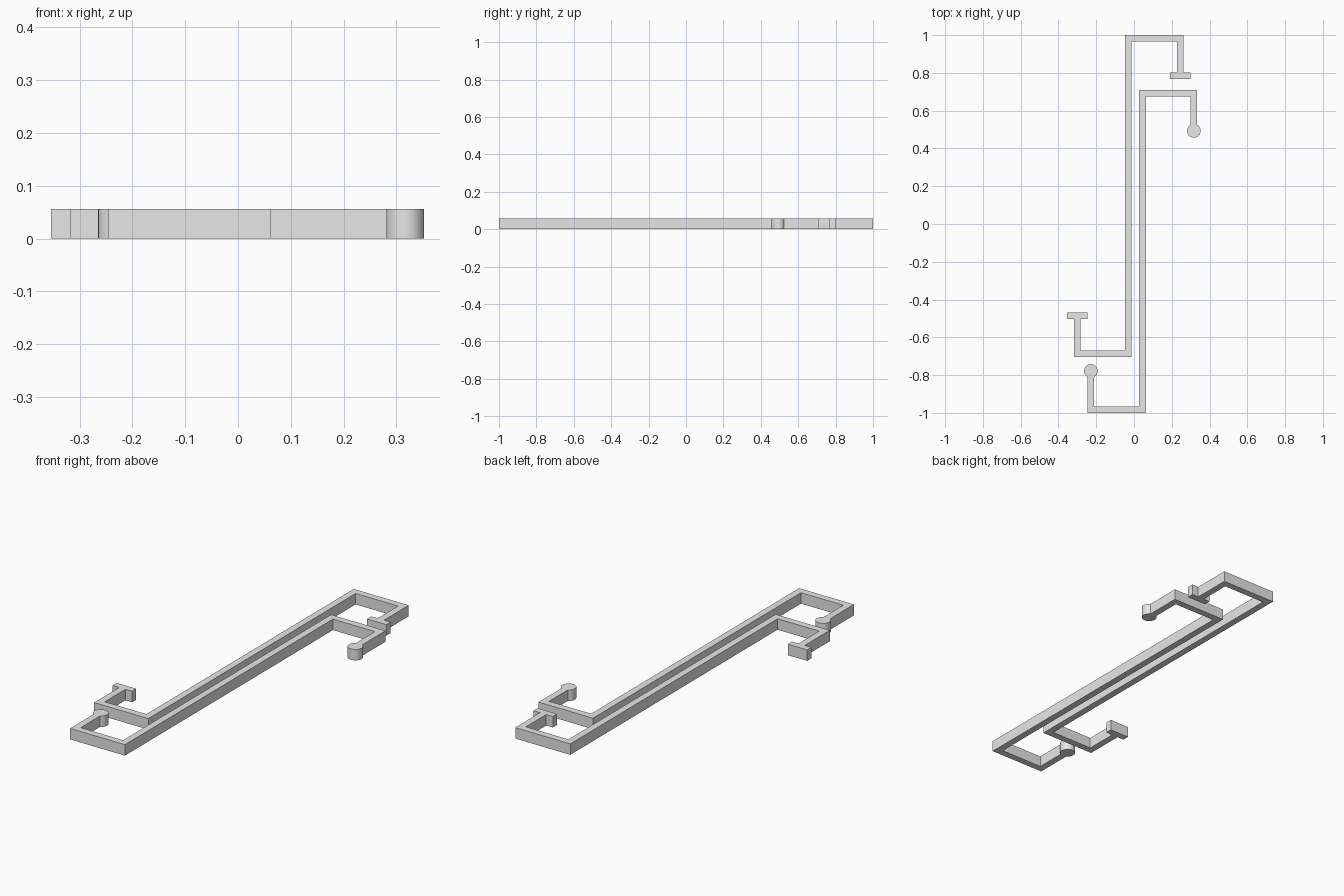
import bpy, bmesh
from math import sin, cos, asin, pi, radians
from mathutils import Vector

cube = bpy.data.objects.get("Cube")
if cube:
    bpy.data.objects.remove(cube, do_unlink=True)

HEIGHT = 0.056        # thickness of both rods
HALF = 0.0175         # half the rod width
TEE_HALF = 0.0545     # half the width of the cross bar
TEE_DEPTH = 0.034
DISC_RADIUS = 0.036

grey = bpy.data.materials.new("light grey")
grey.use_nodes = True
grey.diffuse_color = (0.8, 0.8, 0.8, 1)
grey.node_tree.nodes["Principled BSDF"].inputs["Base Color"].default_value = (0.8, 0.8, 0.8, 1)


def left_of(d):
    return Vector((-d.y, d.x))


def tee_cap(tip, d):
    """Cross bar whose outer face passes through the tip."""
    side = left_of(d)
    inner = tip - d * TEE_DEPTH
    return [inner + side * HALF, inner + side * TEE_HALF, tip + side * TEE_HALF,
            tip - side * TEE_HALF, inner - side * TEE_HALF, inner - side * HALF]


def disc_cap(tip, d, steps=32):
    """Round end centred on the tip."""
    side = left_of(d)
    start = pi - asin(HALF / DISC_RADIUS)
    angles = [start * (1 - 2 * i / steps) for i in range(steps + 1)]
    return [tip + (d * cos(a) + side * sin(a)) * DISC_RADIUS for a in angles]


def left_side(path, cap):
    """Left edge of the square-cornered path, then its end cap."""
    dirs = [(b - a).normalized() for a, b in zip(path, path[1:])]
    edge = [p + (left_of(a) + left_of(b)) * HALF
            for p, a, b in zip(path[1:-1], dirs, dirs[1:])]
    return edge + cap(path[-1], dirs[-1])


def make_rod(name, points, cap):
    path = [Vector(p) for p in points]
    outline = left_side(path, cap) + left_side(path[::-1], cap)
    bm = bmesh.new()
    base = bm.faces.new([bm.verts.new((p.x, p.y, 0)) for p in outline])
    top = bmesh.ops.extrude_face_region(bm, geom=[base], use_keep_orig=True)
    verts = [g for g in top["geom"] if isinstance(g, bmesh.types.BMVert)]
    bmesh.ops.translate(bm, verts=verts, vec=(0, 0, HEIGHT))
    bmesh.ops.recalc_face_normals(bm, faces=bm.faces[:])
    mesh = bpy.data.meshes.new(name)
    bm.to_mesh(mesh)
    bm.free()
    mesh.materials.append(grey)
    obj = bpy.data.objects.new(name, mesh)
    bpy.context.collection.objects.link(obj)
    bpy.ops.object.select_all(action="DESELECT")
    obj.select_set(True)
    bpy.context.view_layer.objects.active = obj
    bpy.ops.object.shade_smooth_by_angle(angle=radians(30))


# Rod with a cross bar on each end
make_rod("tee_ended_rod",
         [(-0.30, -0.469), (-0.30, -0.687), (-0.03, -0.687),
          (-0.03, 0.9825), (0.245, 0.9825), (0.245, 0.767)], tee_cap)

# Rod with a round disc on each end
make_rod("disc_ended_rod",
         [(-0.229, -0.778), (-0.229, -0.9825), (0.045, -0.9825),
          (0.045, 0.6925), (0.317, 0.6925), (0.317, 0.493)], disc_cap)
